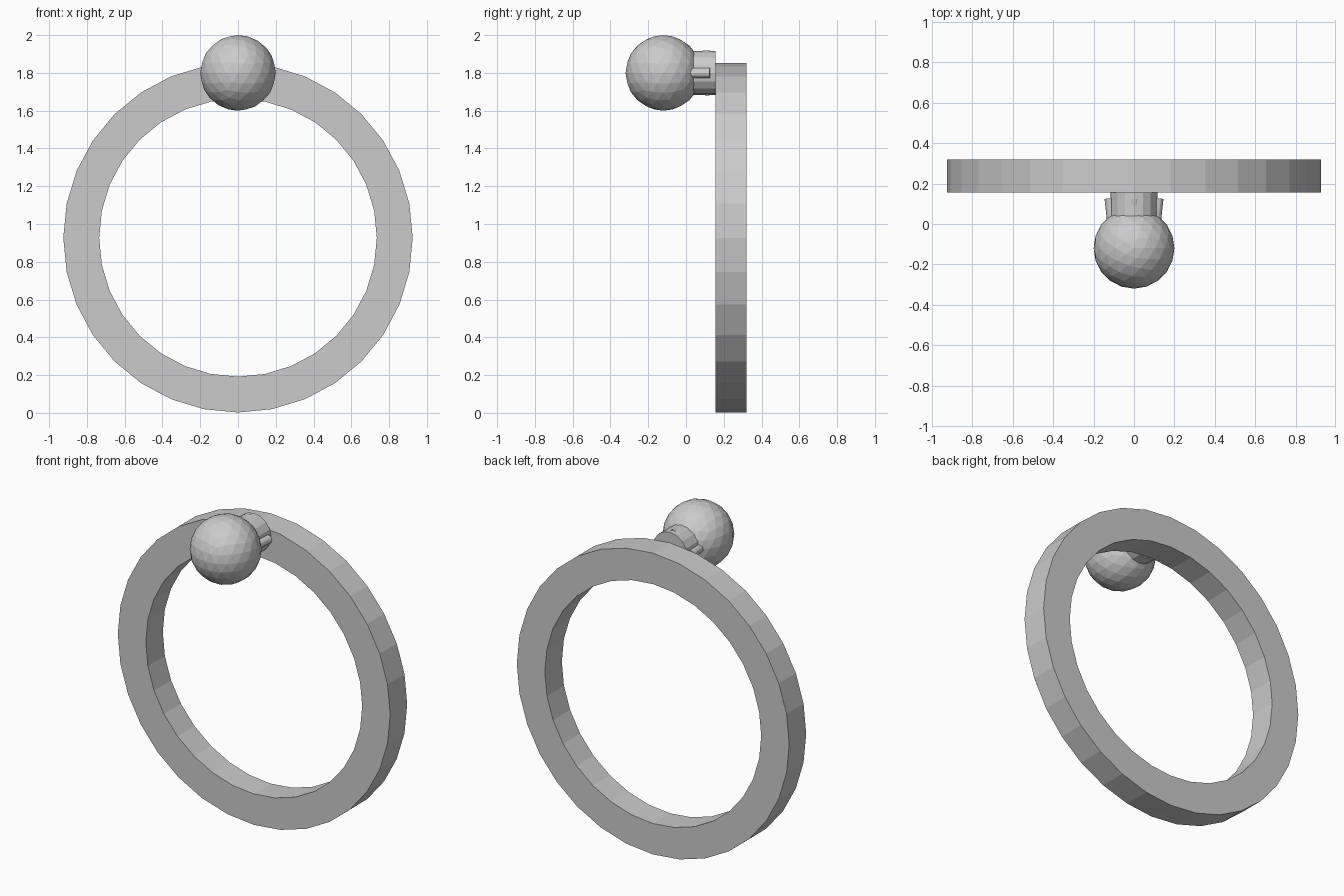
import bpy, bmesh, math
from mathutils import Vector

if "Cube" in bpy.data.objects:
    bpy.data.objects.remove(bpy.data.objects["Cube"])

CZ = 1.8  # height of the ball and collar axis


def finish(name, bm):
    bmesh.ops.recalc_face_normals(bm, faces=bm.faces)
    me = bpy.data.meshes.new(name)
    bm.to_mesh(me)
    bm.free()
    ob = bpy.data.objects.new(name, me)
    bpy.context.collection.objects.link(ob)
    return ob


def rod(name, a, b, radius, sides):
    a, b = Vector(a), Vector(b)
    bm = bmesh.new()
    bmesh.ops.create_cone(bm, cap_ends=True, segments=sides, radius1=radius,
                          radius2=radius, depth=(b - a).length)
    ob = finish(name, bm)
    ob.location = (a + b) / 2
    ob.rotation_euler = (b - a).to_track_quat('Z', 'Y').to_euler()
    return ob


# Flat 32-sided ring with a rectangular section
bm = bmesh.new()
profile = [(0.925, 0.155), (0.925, 0.32), (0.735, 0.32), (0.735, 0.155)]
n = 32
loops = []
for i in range(n):
    t = 2 * math.pi * i / n
    loops.append([bm.verts.new((r * math.cos(t), y, 0.927 + r * math.sin(t)))
                  for r, y in profile])
for i in range(n):
    p, q = loops[i], loops[(i + 1) % n]
    for k in range(4):
        m = (k + 1) % 4
        bm.faces.new((p[k], p[m], q[m], q[k]))
finish("ring_band", bm)

# Faceted ball
bm = bmesh.new()
bmesh.ops.create_icosphere(bm, subdivisions=3, radius=0.2)
ball = finish("ball", bm)
ball.location = (0, -0.12, CZ)

# Collar joining the ball to the ring
rod("collar", (0, 0.0, CZ), (0, 0.155, CZ), 0.117, 16)

# Slightly flared prongs: two proud at the sides, two sunk in top and bottom
for name, dx, dz, r in (("right", 1, 0, 0.12), ("left", -1, 0, 0.12),
                        ("top", 0, 1, 0.095), ("bottom", 0, -1, 0.095)):
    rod("prong_" + name,
        (dx * (r - 0.014), 0.0, CZ + dz * (r - 0.014)),
        (dx * r, 0.127, CZ + dz * r), 0.026, 12)
